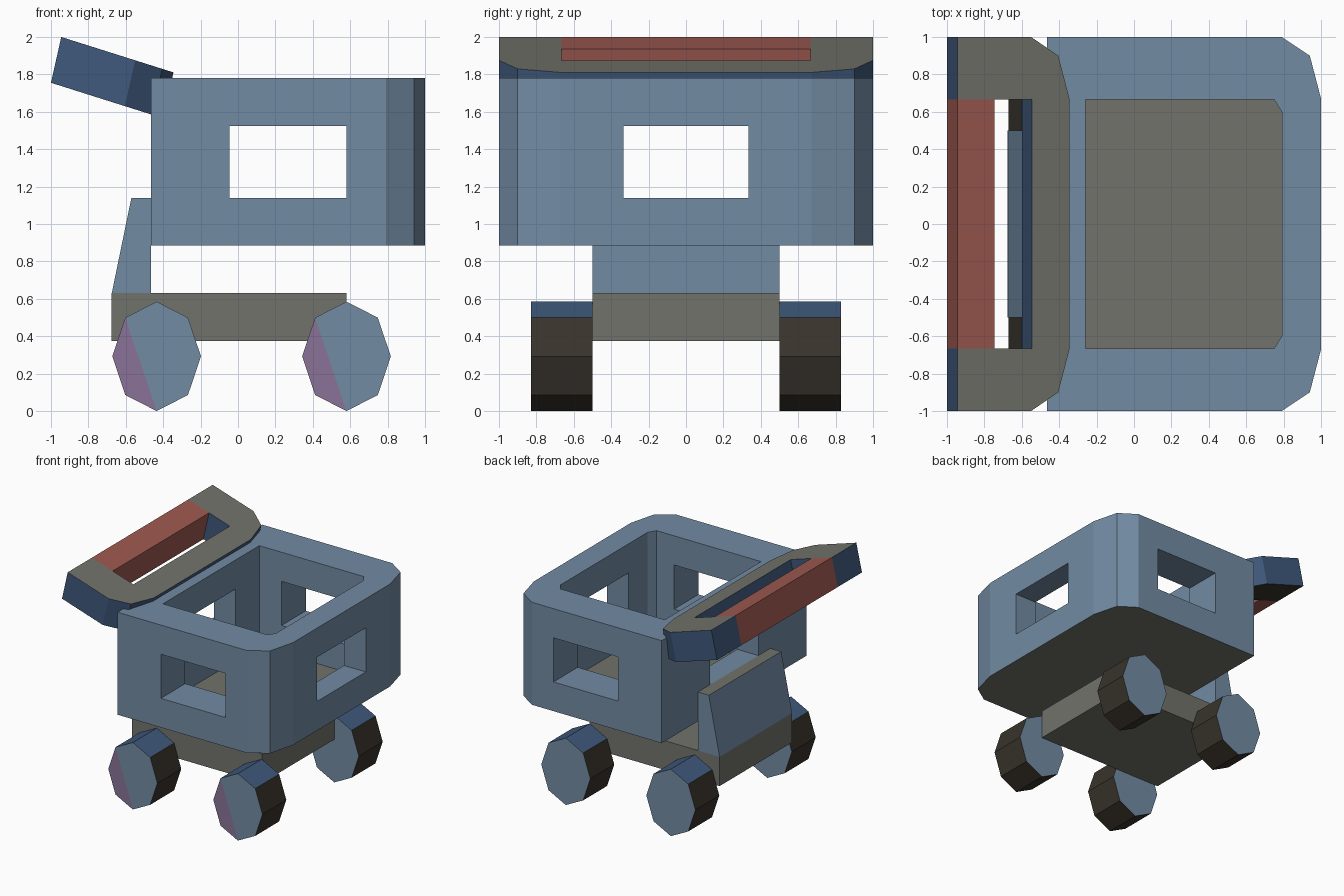
import bpy, bmesh, math
from mathutils import Vector

if "Cube" in bpy.data.objects:
    bpy.data.objects.remove(bpy.data.objects["Cube"])


def material(name, rgb):
    m = bpy.data.materials.new(name)
    m.diffuse_color = (*rgb, 1)
    m.use_nodes = True
    m.node_tree.nodes["Principled BSDF"].inputs["Base Color"].default_value = m.diffuse_color
    return m


BLUE = material("blue", (0.17, 0.26, 0.37))
GREY = material("grey", (0.17, 0.17, 0.15))
NAVY = material("navy", (0.05, 0.10, 0.20))
RED = material("red", (0.34, 0.10, 0.08))
DARK = material("dark", (0.04, 0.033, 0.025))
PURPLE = material("purple", (0.25, 0.17, 0.31))


def prism(name, points, offset, mats):
    """Extrude a planar polygon along an offset vector."""
    bm = bmesh.new()
    face = bm.faces.new([bm.verts.new(p) for p in points])
    top = bmesh.ops.extrude_face_region(bm, geom=[face], use_keep_orig=True)["geom"]
    moved = [g for g in top if isinstance(g, bmesh.types.BMVert)]
    bmesh.ops.translate(bm, verts=moved, vec=Vector(offset))
    bmesh.ops.recalc_face_normals(bm, faces=bm.faces)
    me = bpy.data.meshes.new(name)
    bm.to_mesh(me)
    bm.free()
    for m in mats:
        me.materials.append(m)
    ob = bpy.data.objects.new(name, me)
    bpy.context.collection.objects.link(ob)
    return ob


def box(name, x0, x1, y0, y1, z0, z1, mat):
    pts = [(x0, y0, z0), (x1, y0, z0), (x1, y1, z0), (x0, y1, z0)]
    return prism(name, pts, (0, 0, z1 - z0), [mat])


def paint(ob, rule):
    for p in ob.data.polygons:
        p.material_index = rule(p)


def mirrored(half):
    """Close a half outline by mirroring it in y."""
    return half + [(x, -y) for x, y in reversed(half)]


# Basket: chamfered block, hollowed, with a window in each wall
outer = mirrored([(-0.465, 1), (0.79, 1), (0.94, 0.9), (1, 0.67)])
inner = mirrored([(-0.26, 0.665), (0.75, 0.665), (0.79, 0.6)])
basket = prism("basket", [(x, y, 0.885) for x, y in outer], (0, 0, 0.895), [BLUE, GREY])
cutters = [
    prism("cavity_cutter", [(x, y, 0.90) for x, y in inner], (0, 0, 1.2), [BLUE]),
    box("side_window_cutter", -0.045, 0.58, -1.3, 1.3, 1.14, 1.525, BLUE),
    box("end_window_cutter", -0.8, 1.3, -0.335, 0.335, 1.14, 1.525, BLUE),
]
bpy.context.view_layer.objects.active = basket
for c in cutters:
    mod = basket.modifiers.new("cut", "BOOLEAN")
    mod.operation = "DIFFERENCE"
    mod.solver = "EXACT"
    mod.object = c
    bpy.ops.object.modifier_apply(modifier=mod.name)
    bpy.data.objects.remove(c)
paint(basket, lambda p: 1 if p.center.z < 0.95 and abs(p.normal.z) > 0.9 else 0)

# Chassis and the sloped post carrying the basket
box("chassis", -0.675, 0.58, -0.5, 0.5, 0.375, 0.63, GREY)
post_profile = [(-0.465, 0.63), (-0.465, 1.14), (-0.57, 1.14), (-0.675, 0.63)]
post = prism("post", [(x, -0.5, z) for x, z in post_profile], (0, 1, 0), [BLUE, GREY])
paint(post, lambda p: int(p.normal.z > 0.9))

# Tilted handle frame and grip
def tilted(points):
    return [(x, y, 2 - 0.316 * (x + 0.945)) for x, y in points]


drop = (-0.055, 0, -0.245)
frame = mirrored([(-0.545, 0.665), (-0.945, 0.665), (-0.945, 1),
                  (-0.55, 1), (-0.405, 0.9), (-0.345, 0.67)])
handle = prism("handle_frame", tilted(frame), drop, [NAVY, GREY, DARK])
paint(handle, lambda p: 1 if p.normal.z > 0.8 else 2 if p.normal.z < -0.8 else 0)
grip = mirrored([(-0.945, 0.665), (-0.745, 0.665)])
prism("handle_grip", tilted(grip), drop, [RED])


# Eight-sided wheels, slightly taller than wide
def wheel(name, cx, side):
    pts = [(cx + 0.237 * math.cos(i * math.pi / 4), side * 0.83,
            0.2925 + 0.2925 * math.sin(i * math.pi / 4)) for i in range(8)]
    ob = prism(name, pts, (0, -side * 0.33, 0), [DARK, BLUE, NAVY, PURPLE])
    paint(ob, lambda p: 1 if abs(p.normal.y) > 0.9 else 2 if p.normal.z > 0.7 else 0)
    if side < 0:
        # Purple wedge on the front hub faces
        bm = bmesh.new()
        bm.from_mesh(ob.data)
        face = min(bm.faces, key=lambda f: f.calc_center_median().y)
        a, b = (min(face.verts, key=lambda v: (v.co - Vector(pts[i])).length) for i in (3, 6))
        bmesh.utils.face_split(face, a, b)
        caps = [f for f in bm.faces if f.normal.y < -0.9]
        min(caps, key=lambda f: f.calc_area()).material_index = 3
        bm.to_mesh(ob.data)
        bm.free()


for end, cx in (("left", -0.435), ("right", 0.58)):
    for label, side in (("front", -1), ("back", 1)):
        wheel(f"{label}_{end}_wheel", cx, side)
